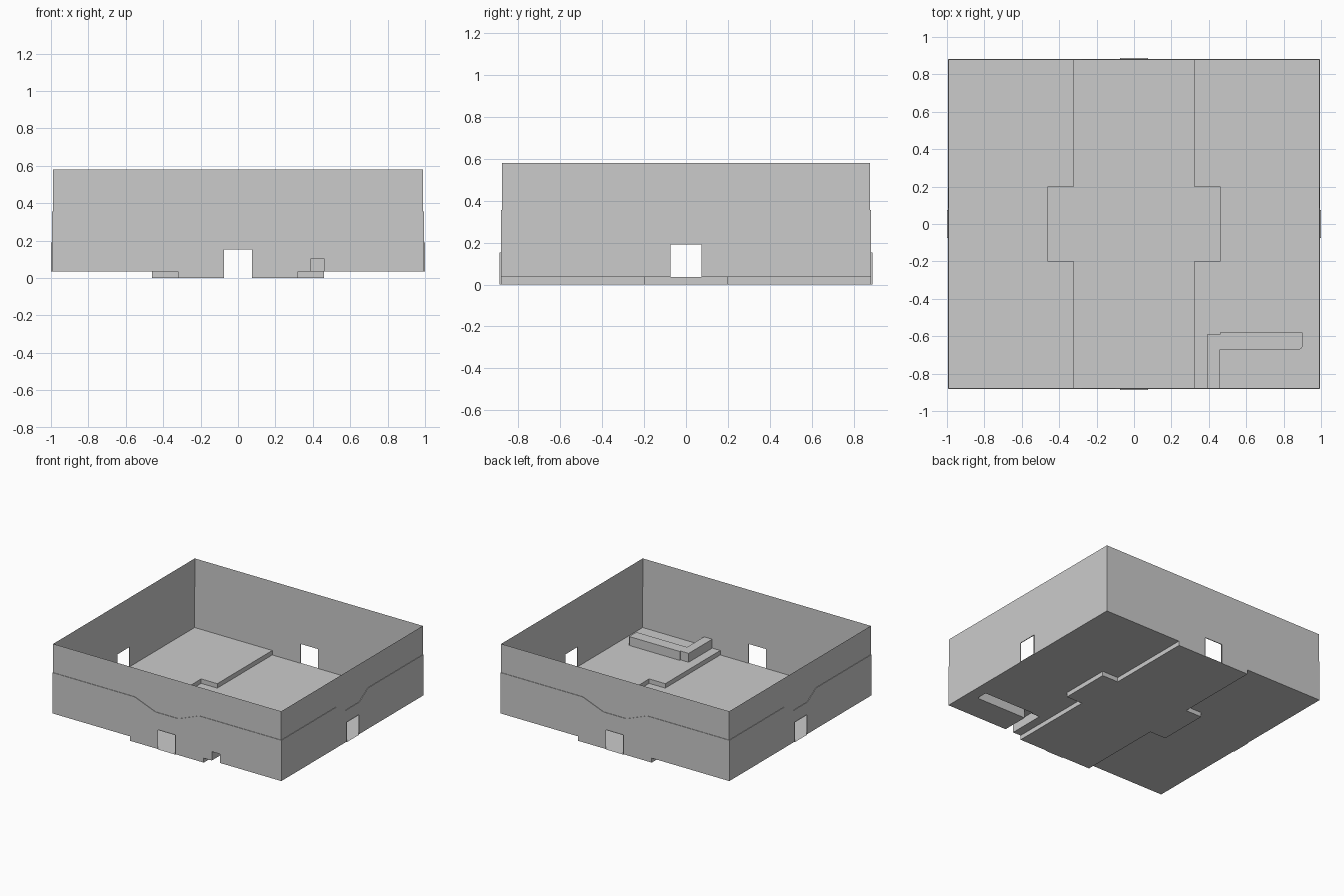
import bpy, bmesh

if "Cube" in bpy.data.objects:
    bpy.data.objects.remove(bpy.data.objects["Cube"])

HX, HY = 0.994, 0.882          # lower wall planes
FLOOR, TOP, RAIL = 0.035, 0.58, 0.355
STEP, FRAME = 0.004, 0.006     # wainscot ledge depth, door frame projection
COUNTER = 0.105


def finish(name, bm):
    me = bpy.data.meshes.new(name)
    bm.normal_update()
    bm.to_mesh(me)
    bm.free()
    ob = bpy.data.objects.new(name, me)
    bpy.context.collection.objects.link(ob)
    return ob


# Floor: one folded sheet with a sunken cross and a raised L-shaped counter
def height(x, y):
    if 0.39 < x < 0.46 and y < -0.59 or 0.46 < x < 0.90 and -0.67 < y < -0.58:
        return COUNTER
    if abs(x) < 0.32 or (abs(x) < 0.46 and abs(y) < 0.2):
        return 0.0
    return FLOOR


xs = [-HX, -0.46, -0.32, 0.32, 0.39, 0.46, 0.90, HX]
ys = [-HY, -0.67, -0.59, -0.58, -0.2, 0.2, HY]
bm = bmesh.new()


def quad(*pts):
    bm.faces.new([bm.verts.new(p) for p in pts])


def cell(i, j):
    return height((xs[i] + xs[i + 1]) / 2, (ys[j] + ys[j + 1]) / 2)


for i in range(len(xs) - 1):
    for j in range(len(ys) - 1):
        x0, x1, y0, y1, z = xs[i], xs[i + 1], ys[j], ys[j + 1], cell(i, j)
        quad((x0, y0, z), (x1, y0, z), (x1, y1, z), (x0, y1, z))
        if i + 2 < len(xs) and cell(i + 1, j) != z:
            w = cell(i + 1, j)
            quad((x1, y0, z), (x1, y0, w), (x1, y1, w), (x1, y1, z))
        if j + 2 < len(ys) and cell(i, j + 1) != z:
            w = cell(i, j + 1)
            quad((x0, y1, z), (x1, y1, z), (x1, y1, w), (x0, y1, w))
bmesh.ops.remove_doubles(bm, verts=bm.verts, dist=1e-4)
# rounded free end of the counter
ends = [e for e in bm.edges
        if all(abs(v.co.x - 0.90) < 1e-3 and -0.68 < v.co.y < -0.57 for v in e.verts)
        and abs(e.verts[0].co.z - e.verts[1].co.z) > 0.01]
bmesh.ops.bevel(bm, geom=ends, offset=0.014, segments=3, profile=0.5, affect='EDGES')
bmesh.ops.recalc_face_normals(bm, faces=bm.faces)
finish("floor_and_counter", bm)


# Walls: lower panel, dipped ledge, upper panel and projecting door frame
def wall(name, half, place, bottom, dip, door):
    """place(u, out, z) maps along-wall, outward and height coordinates."""
    bm = bmesh.new()

    def face(pts):
        bm.faces.new([bm.verts.new(place(*p)) for p in pts])

    rail = [(-half, RAIL), (-dip[1], RAIL), (-dip[0], 0.285),
            (dip[0], 0.285), (dip[1], RAIL), (half, RAIL)]
    inner = [(-half + STEP, RAIL)] + rail[1:-1] + [(half - STEP, RAIL)]
    face([(u, 0, z) for u, z in bottom] + [(u, 0, z) for u, z in reversed(rail)])
    for k in range(len(rail) - 1):
        (a, b), (c, d) = rail[k:k + 2], inner[k:k + 2]
        face([(*a[:1], 0, a[1]), (b[0], 0, b[1]), (d[0], -STEP, d[1]), (c[0], -STEP, c[1])])
    face([(u, -STEP, z) for u, z in inner]
         + [(half - STEP, -STEP, TOP), (-half + STEP, -STEP, TOP)])
    w, z0, z1 = door
    loop = [(-w, z0), (-w, z1), (w, z1), (w, z0), (-w, z0)]
    for (a, b), (c, d) in zip(loop, loop[1:]):
        face([(a, 0, b), (c, 0, d), (c, FRAME, d), (a, FRAME, b)])
    bmesh.ops.remove_doubles(bm, verts=bm.verts, dist=1e-5)
    bmesh.ops.recalc_face_normals(bm, faces=bm.faces)
    finish(name, bm)


def notch(w, z0, z1):
    return [(-w, z0), (-w, z1), (w, z1), (w, z0)]


end_door, side_door = (0.075, 0.0, 0.152), (0.075, FLOOR, 0.19)
back = ([(-HX, FLOOR), (-0.32, FLOOR), (-0.32, 0)] + notch(*end_door)
        + [(0.32, 0), (0.32, FLOOR), (HX, FLOOR)])
front = back[:-1] + [(0.39, FLOOR), (0.39, COUNTER), (0.46, COUNTER),
                     (0.46, FLOOR), (HX, FLOOR)]
side = [(-HY, FLOOR)] + notch(*side_door) + [(HY, FLOOR)]

wall("front_wall", HX, lambda u, o, z: (u, -HY - o, z), front, (0.1, 0.28), end_door)
wall("back_wall", HX, lambda u, o, z: (u, HY + o, z), back, (0.1, 0.28), end_door)
wall("left_wall", HY, lambda u, o, z: (-HX - o, u, z), side, (0.085, 0.195), side_door)
wall("right_wall", HY, lambda u, o, z: (HX + o, u, z), side, (0.085, 0.195), side_door)
